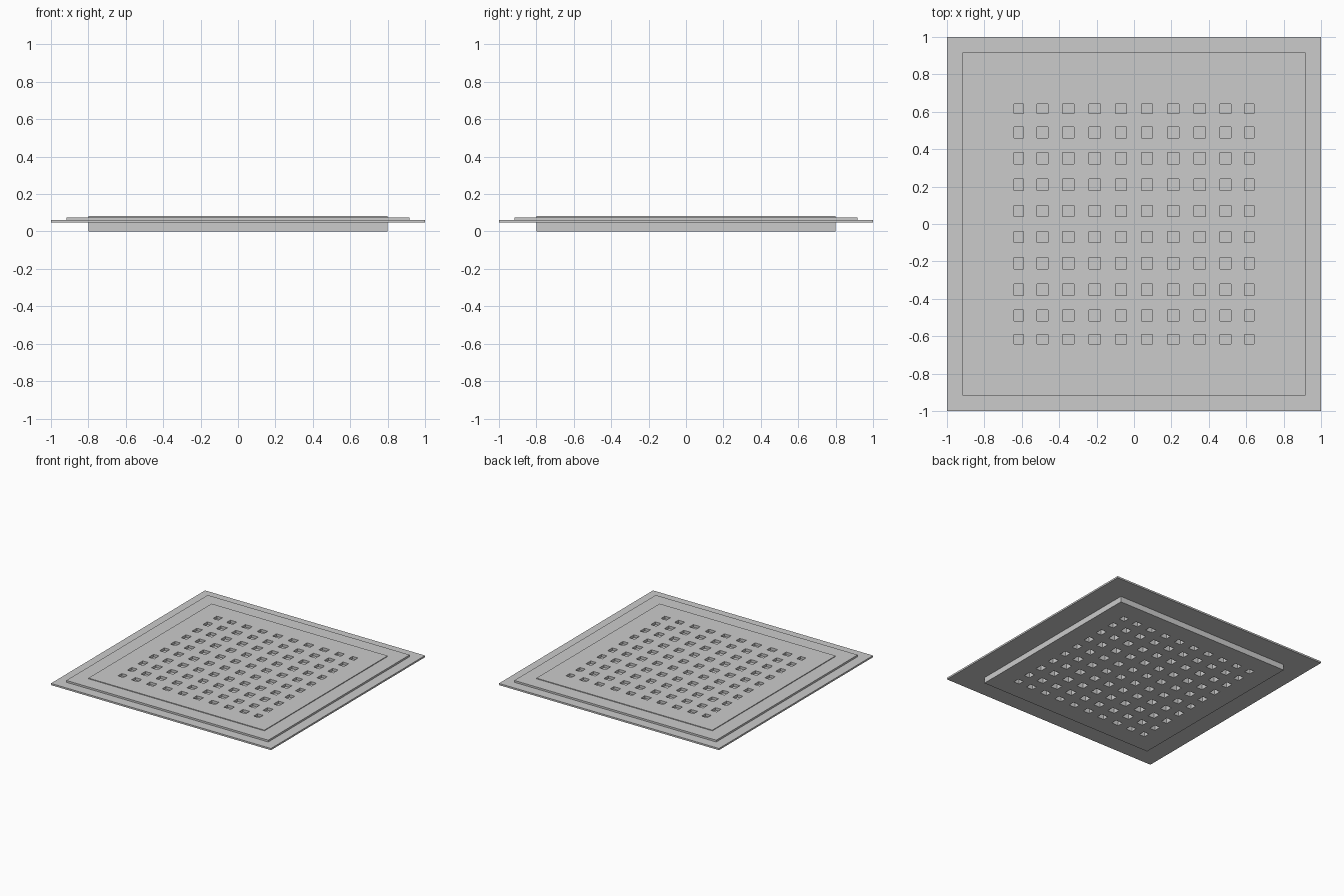
import bpy, bmesh

if "Cube" in bpy.data.objects:
    bpy.data.objects.remove(bpy.data.objects["Cube"])

# Stepped outline of the square plate: (half width, height)
PROFILE = [(0.80, 0.0), (0.80, 0.047), (1.0, 0.047), (1.0, 0.061),
           (0.918, 0.061), (0.918, 0.076), (0.80, 0.076), (0.80, 0.082)]
# Pocket columns from the middle outwards: (centre, width)
POCKETS = [(0.07, 0.06), (0.21, 0.062), (0.352, 0.063), (0.49, 0.058), (0.617, 0.05)]
COLUMNS = [(s * c, w) for s in (-1, 1) for c, w in POCKETS]


def make_object(name, bm):
    bmesh.ops.recalc_face_normals(bm, faces=bm.faces)
    mesh = bpy.data.meshes.new(name)
    bm.to_mesh(mesh)
    bm.free()
    obj = bpy.data.objects.new(name, mesh)
    bpy.context.collection.objects.link(obj)
    return obj


def loft(bm, rings):
    """Skin a stack of rectangles (cx, cy, half x, half y, z) and cap it."""
    loops = [[bm.verts.new((cx + sx * hx, cy + sy * hy, z))
              for sx, sy in ((-1, -1), (1, -1), (1, 1), (-1, 1))]
             for cx, cy, hx, hy, z in rings]
    for a, b in zip(loops, loops[1:]):
        for i in range(4):
            j = (i + 1) % 4
            bm.faces.new((a[i], a[j], b[j], b[i]))
    bm.faces.new(loops[0][::-1])
    bm.faces.new(loops[-1])


# Stepped cover plate
bm = bmesh.new()
loft(bm, [(0, 0, h, h, z) for h, z in PROFILE])
plate = make_object("cover_plate", bm)

# Pocket cutters, above and below the closed middle layer
bm = bmesh.new()
for x, w in COLUMNS:
    for y, d in COLUMNS:
        for z0, z1 in ((-0.05, 0.047), (0.061, 0.15)):
            loft(bm, [(x, y, w / 2, d / 2, z) for z in (z0, z1)])
cutter = make_object("pocket_cutter", bm)
cutter.hide_render = True

# Cut the pockets
mod = plate.modifiers.new("pockets", 'BOOLEAN')
mod.operation = 'DIFFERENCE'
mod.solver = 'EXACT'
mod.object = cutter
bpy.context.view_layer.objects.active = plate
bpy.ops.object.modifier_apply(modifier=mod.name)
bpy.data.objects.remove(cutter)
